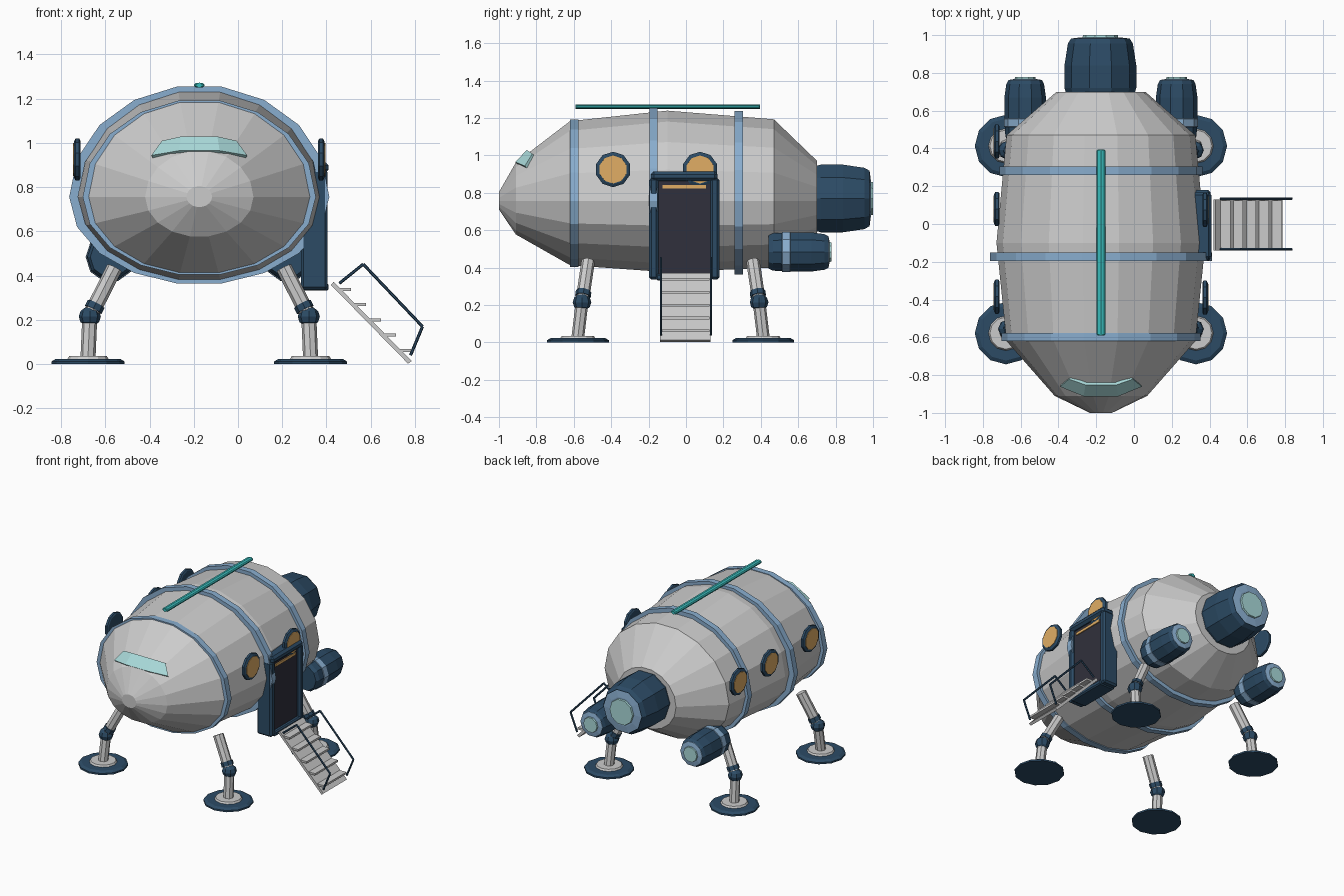
import bpy, bmesh, math
from mathutils import Vector

if "Cube" in bpy.data.objects:
    bpy.data.objects.remove(bpy.data.objects["Cube"])

CX, CZ = -0.175, 0.756   # hull axis


def material(name, rgb):
    m = bpy.data.materials.new(name)
    m.diffuse_color = (*rgb, 1)
    m.use_nodes = True
    m.node_tree.nodes["Principled BSDF"].inputs["Base Color"].default_value = m.diffuse_color
    return m


DARK = material("dark_blue", (0.025, 0.07, 0.13))
BAND = material("band_blue", (0.25, 0.42, 0.62))
AMBER = material("amber_glass", (0.75, 0.42, 0.13))
TEAL = material("teal", (0.04, 0.5, 0.5))
GLASS = material("pale_glass", (0.4, 0.7, 0.7))
PANEL = material("door_black", (0.03, 0.03, 0.045))


def mesh_object(name, verts, faces, mat=None):
    me = bpy.data.meshes.new(name)
    me.from_pydata(verts, [], faces)
    bm = bmesh.new()
    bm.from_mesh(me)
    bmesh.ops.recalc_face_normals(bm, faces=bm.faces)
    bm.to_mesh(me)
    bm.free()
    if mat:
        me.materials.append(mat)
    ob = bpy.data.objects.new(name, me)
    bpy.context.collection.objects.link(ob)
    return ob


def skin(name, rings, mat=None, loop=False):
    """Join rings of points with quads; cap the ends or close as a loop."""
    n, m = len(rings[0]), len(rings)
    faces = []
    for i in range(m if loop else m - 1):
        a, b = i * n, (i + 1) % m * n
        faces += [(a + k, a + (k + 1) % n, b + (k + 1) % n, b + k) for k in range(n)]
    if not loop:
        faces += [tuple(range(n)), tuple(range((m - 1) * n, m * n))]
    return mesh_object(name, [p for r in rings for p in r], faces, mat)


def oval(y, rx, up, down, n=18):
    pts = []
    for k in range(n):
        a = 2 * math.pi * k / n
        s = math.sin(a)
        pts.append((CX + rx * math.cos(a), y, CZ + s * (up if s > 0 else down)))
    return pts


def turned(name, origin, axis, profile, n, mat=None, phase=0.0):
    """Turn a profile of (distance along axis, radius) around an axis."""
    o, d = Vector(origin), Vector(axis).normalized()
    u = Vector((1, 0, 0)) if abs(d.x) < 0.8 else Vector((0, 0, 1))
    u = (u - d * u.dot(d)).normalized()
    v = d.cross(u)
    ang = [2 * math.pi * k / n + phase for k in range(n)]
    rings = [[o + d * t + (u * math.cos(a) + v * math.sin(a)) * r for a in ang]
             for t, r in profile]
    return skin(name, rings, mat)


def rod(name, p, q, r, n=8, mat=None):
    d = Vector(q) - Vector(p)
    return turned(name, p, d, [(0, r), (d.length, r)], n, mat)


def box(name, lo, hi, mat=None, bevel=0):
    (a, b, c), (d, e, f) = lo, hi
    ob = skin(name, [[(a, b, z), (d, b, z), (d, e, z), (a, e, z)] for z in (c, f)], mat)
    if bevel:
        mod = ob.modifiers.new("bevel", "BEVEL")
        mod.width, mod.segments = bevel, 1
    return ob


# Hull: flattened underside, 18 sides
hull = [(-1.0, .058, .805, .71), (-.91, .245, .965, .575), (-.62, .5, 1.19, .408),
        (-.1, .553, 1.247, .37), (.47, .5, 1.2, .395), (.70, .235, .975, .54)]
skin("hull", [oval(y, w, t - CZ, CZ - b) for y, w, t, b in hull])

# Hull bands
for name, y, w, up, dn in [("front", -.598, .527, .443, .357), ("middle", -.174, .588, .506, .397),
                           ("rear", .282, .537, .488, .398)]:
    skin(name + "_hull_band", [oval(y + dy, w - i, up - i, dn - i) for dy, i in
         [(-.022, .04), (-.022, 0), (.022, 0), (.022, .04)]], BAND, loop=True)

# Roof rod
rod("roof_rod", (CX, -.59, 1.261), (CX, .395, 1.261), .012, 8, TEAL).scale.x = 1
box("roof_rod_strip", (CX - .023, -.59, 1.251), (CX + .023, .395, 1.27), TEAL, .006)

# Windscreen: curved strip standing just off the nose
xs = (-1, -.5, .5, 1)
upper = [(CX - .165, -.815, 1.003), (CX - .08, -.845, 1.022), (CX + .08, -.845, 1.022), (CX + .165, -.815, 1.003)]
lower = [(CX - .213, -.855, .937), (CX - .09, -.905, .958), (CX + .09, -.905, .958), (CX + .213, -.855, .937)]
screen = mesh_object("windscreen", upper + lower, [(i, i + 1, i + 5, i + 4) for i in range(3)], GLASS)
sol = screen.modifiers.new("thickness", "SOLIDIFY")
sol.thickness, sol.offset = .02, 0

# Main engine
ME = (CX - .003, 0, .77)
turned("main_engine", ME, (0, 1, 0), [(.68, .178), (.72, .19), (.84, .19), (.955, .172), (.982, .155)], 10, DARK)
turned("main_engine_rim", ME, (0, 1, 0), [(.96, .16), (.982, .152), (.988, .105)], 10, BAND)
turned("main_engine_glow", ME, (0, 1, 0), [(.97, .098), (1.0, .092)], 10, GLASS)

for s, side in ((1, "right"), (-1, "left")):
    # Side engines
    e = (CX + s * .401, 0, .484)
    turned(side + "_engine", e, (0, 1, 0), [(.44, .092), (.465, .105), (.56, .11), (.67, .11), (.74, .1), (.76, .09)], 10, DARK)
    turned(side + "_engine_band", e, (0, 1, 0), [(.513, .109), (.515, .112), (.557, .113), (.559, .11)], 10, BAND)
    turned(side + "_engine_rim", e, (0, 1, 0), [(.75, .093), (.762, .089), (.767, .062)], 10, BAND)
    turned(side + "_engine_glow", e, (0, 1, 0), [(.755, .058), (.777, .054)], 10, GLASS)

    # Round windows
    for i, y in enumerate((-.39, .075) if s > 0 else (-.385, .08, .437)):
        c = (CX + s * .537, y, .925)
        turned(f"{side}_window_frame_{i}", c, (s, 0, 0), [(0, .085), (.006, .095), (.022, .095), (.03, .08)], 10, DARK)
        turned(f"{side}_window_glass_{i}", c, (s, 0, 0), [(.01, .077), (.033, .075)], 10, AMBER)

    # Landing legs
    for end, y, t in (("front", -.578, 1), ("rear", .413, -1)):
        n = f"{end}_{side}_"
        foot = (CX + s * .503, y, 0)
        knee = Vector((CX + s * .495, y + t * .022, .215))
        top = Vector((CX + s * .383, y + t * .055, .435))
        turned(n + "foot_pad", foot, (0, 0, 1), [(0, .165), (.012, .165), (.024, .145)], 12, DARK)
        turned(n + "foot_plate", foot, (0, 0, 1), [(.02, .095), (.036, .085)], 12)
        rod(n + "lower_leg", (foot[0], y, .03), knee, .034)
        rod(n + "upper_leg", knee, top, .036)
        turned(n + "knee", knee, (0, 0, 1), [(-.042, .02), (-.025, .042), (0, .05), (.025, .042), (.042, .02)], 8, DARK)
        d = (top - knee).normalized()
        turned(n + "knee_cuff", knee + d * .035, d, [(0, .042), (.03, .042)], 8, DARK)

# Doorway
box("door_jamb_front", (.285, -.197, .337), (.405, -.148, .88), DARK, .012)
box("door_jamb_rear", (.285, .13, .337), (.405, .179, .88), DARK, .012)
box("door_lintel", (.285, -.187, .863), (.41, .169, .915), DARK, .016)
box("door_sill", (.285, -.16, .332), (.41, .142, .367), DARK, .008)
box("door_panel", (.285, -.155, .36), (.385, .137, .87), PANEL)
box("door_light", (.38, -.125, .823), (.392, .107, .842), AMBER)

# Boarding stairs: sloped deck with treads
A, B = (.42, .366), (.775, .008)
skin("stair_deck", [[(A[0], y, A[1] - .008), (A[0] + .012, y, A[1] + .006), (B[0] + .01, y, B[1] + .006),
                     (B[0] - .006, y, B[1] - .006)] for y in (-.14, .13)])
for i in range(5):
    z = .338 - i * .069
    x = A[0] + (A[1] - z) * .99
    box(f"stair_tread_{i}", (x, -.135, z - .007), (x + .062, .125, z + .007))

# Hand rails
path = [(.458, .365), (.566, .452), (.834, .17), (.78, .04)]
for y, side in ((-.134, "front"), (.134, "rear")):
    for i in range(3):
        (a, b), (c, d) = path[i:i + 2]
        rod(f"{side}_hand_rail_{i}", (a, y, b), (c, y, d), .007, 6, DARK)
